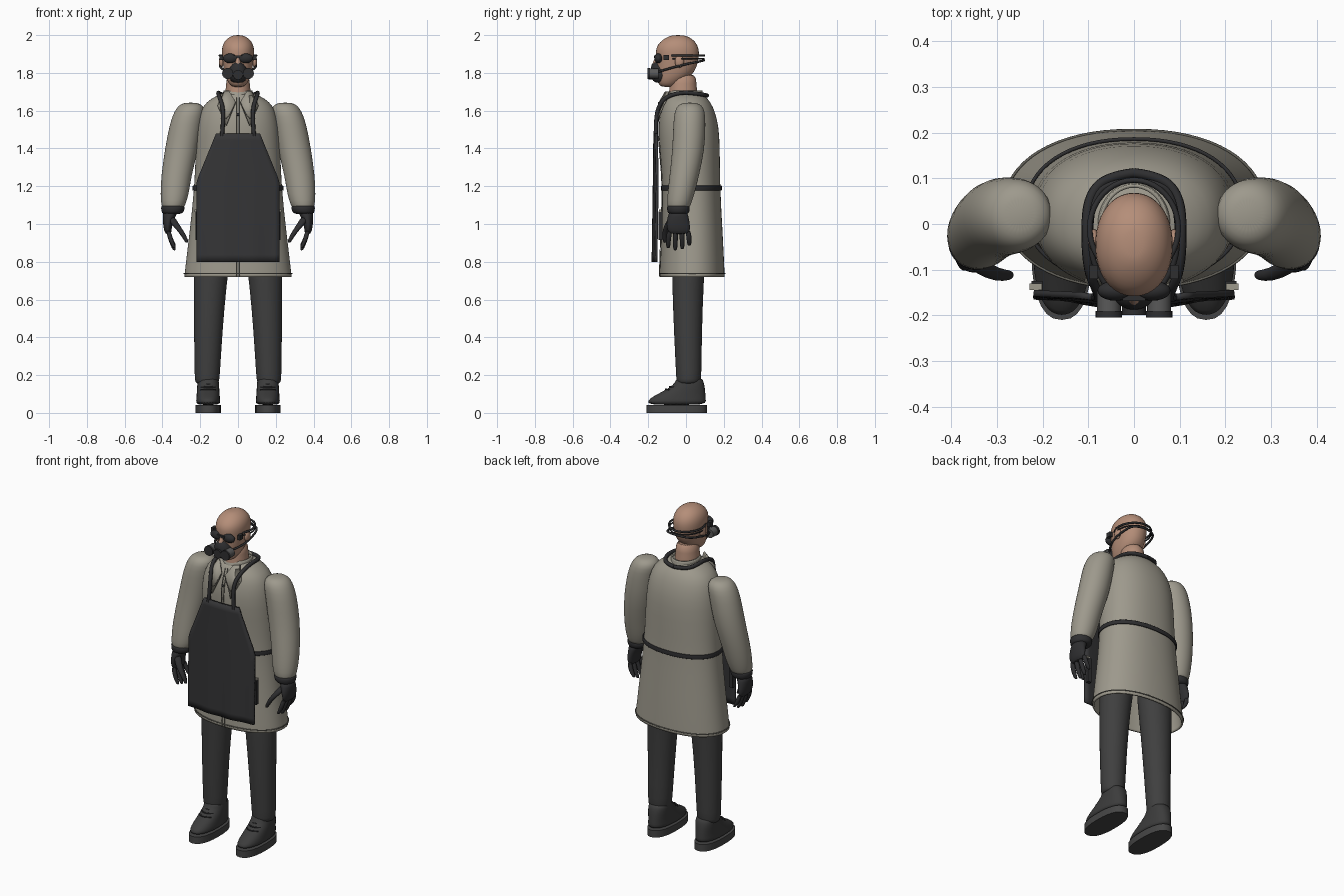
import bpy, bmesh, math
from mathutils import Vector

if "Cube" in bpy.data.objects:
    bpy.data.objects.remove(bpy.data.objects["Cube"])


def material(name, r, g, b):
    m = bpy.data.materials.new(name)
    m.use_nodes = True
    m.diffuse_color = (r, g, b, 1)
    node = m.node_tree.nodes["Principled BSDF"]
    node.inputs["Base Color"].default_value = (r, g, b, 1)
    node.inputs["Roughness"].default_value = 0.8
    return m


COAT = material("coat_cloth", .34, .32, .265)
SEAM = material("coat_seam", .13, .125, .105)
SKIN = material("skin", .46, .27, .19)
APRON = material("apron_rubber", .035, .035, .037)
CLOTH = material("trouser_cloth", .05, .05, .05)
BLACK = material("black_rubber", .028, .028, .03)
SHOE = material("shoe_leather", .045, .045, .045)
SOLE = material("shoe_sole", .06, .06, .06)
METAL = material("filter_grey", .1, .1, .1)


def finish(name, bm, mat, sub=0, thick=0, offset=-1):
    bmesh.ops.recalc_face_normals(bm, faces=bm.faces)
    me = bpy.data.meshes.new(name)
    bm.to_mesh(me)
    bm.free()
    me.materials.append(mat)
    ob = bpy.data.objects.new(name, me)
    bpy.context.collection.objects.link(ob)
    bpy.ops.object.select_all(action='DESELECT')
    ob.select_set(True)
    bpy.context.view_layer.objects.active = ob
    bpy.ops.object.shade_smooth_by_angle(angle=math.radians(50))
    if sub:
        ob.modifiers.new("smooth", 'SUBSURF').levels = sub
        ob.modifiers["smooth"].render_levels = sub
    if thick:
        mod = ob.modifiers.new("thickness", 'SOLIDIFY')
        mod.thickness, mod.offset = thick, offset
    return ob


def oval(x, y, z, rx, ry, power=2.0, n=28):
    pts = []
    for i in range(n):
        a = math.tau * i / n
        c, s = math.cos(a), math.sin(a)
        pts.append(Vector((x + rx * math.copysign(abs(c) ** (2 / power), c),
                           y + ry * math.copysign(abs(s) ** (2 / power), s), z)))
    return pts


def loft(name, rings, mat, power=2.0, n=28, sub=1, bottom=True, top=True, thick=0):
    """Stack of ovals given as (x, y, z, rx, ry), lowest first."""
    bm = bmesh.new()
    loops = [[bm.verts.new(p) for p in oval(*r, power=power, n=n)] for r in rings]
    for a, b in zip(loops, loops[1:]):
        for i in range(n):
            j = (i + 1) % n
            bm.faces.new((a[i], a[j], b[j], b[i]))
    if bottom:
        bm.faces.new(loops[0][::-1])
    if top:
        bm.faces.new(loops[-1])
    return finish(name, bm, mat, sub, thick)


def span(z, rx, front, back, x=0):
    return (x, (front + back) / 2, z, rx, (back - front) / 2)


def tube(name, pts, r, mat, cyclic=False, band=0):
    cu = bpy.data.curves.new(name, 'CURVE')
    cu.dimensions = '3D'
    cu.bevel_depth, cu.bevel_resolution, cu.resolution_u = r, 2, 6
    cu.extrude = band
    cu.use_fill_caps = True
    sp = cu.splines.new('POLY' if cyclic else 'NURBS')
    sp.points.add(len(pts) - 1)
    for p, co in zip(sp.points, pts):
        p.co = (*co, 1)
    sp.use_cyclic_u = cyclic
    if not cyclic:
        sp.use_endpoint_u, sp.order_u = True, 3
    if band:
        cu.dimensions = '2D'
    cu.materials.append(mat)
    ob = bpy.data.objects.new(name, cu)
    bpy.context.collection.objects.link(ob)
    return ob


def ball(name, loc, size, mat):
    bm = bmesh.new()
    bmesh.ops.create_uvsphere(bm, u_segments=20, v_segments=12, radius=1)
    for v in bm.verts:
        v.co = Vector(loc) + v.co * Vector(size)
    return finish(name, bm, mat)


def box(name, loc, size, mat):
    bm = bmesh.new()
    bmesh.ops.create_cube(bm, size=1)
    for v in bm.verts:
        v.co = Vector(loc) + v.co * Vector(size)
    return finish(name, bm, mat)


def drum(name, loc, r, depth, mat):
    """Cylinder pointing forward."""
    bm = bmesh.new()
    bmesh.ops.create_cone(bm, cap_ends=True, segments=24, radius1=r, radius2=r, depth=depth)
    for v in bm.verts:
        v.co = Vector(loc) + Vector((v.co.x, v.co.z, v.co.y))
    return finish(name, bm, mat)


def sheet(name, pts, mat, thick):
    bm = bmesh.new()
    bm.faces.new([bm.verts.new(p) for p in pts])
    return finish(name, bm, mat, 0, thick, 0)


# Coat body, open at the hem
loft("coat", [span(.72, .285, -.14, .205), span(.735, .284, -.14, .205), span(.95, .258, -.13, .195),
              span(1.2, .23, -.122, .18), span(1.4, .225, -.14, .18), span(1.52, .218, -.148, .174),
              span(1.6, .198, -.135, .152), span(1.645, .17, -.12, .13),
              span(1.68, .115, -.1, .1), span(1.7, .06, -.08, .07)],
     COAT, power=2.2, n=36, bottom=False, thick=.01)
tube("hem_seam", oval(0, .0325, .738, .285, .173, 2.2, 64), .003, SEAM, True)
for x in (-.008, .008):
    tube("front_seam", [(x, -.141, .725), (x, -.134, .95), (x, -.124, 1.2), (x, -.143, 1.42),
                        (x, -.151, 1.52), (x, -.137, 1.61), (x, -.11, 1.67)], .0025, SEAM)
ball("coat_button", (0, -.148, 1.58), (.008, .005, .008), BLACK)
loft("collar", [span(1.66, .088, -.1, .1), span(1.69, .08, -.095, .09), span(1.708, .076, -.085, .088)],
     COAT, sub=1, bottom=False, top=False, thick=.008)
tube("waist_belt", oval(0, .029, 0, .237, .157, 2.2, 64), .004, BLACK, True, .009).location.z = 1.19

# Head and neck
loft("neck", [span(1.62, .075, -.1, .07), span(1.7, .068, -.09, .06),
              span(1.74, .062, -.085, .055), span(1.8, .06, -.085, .055)], SKIN)
loft("head", [span(1.725, .025, -.125, -.06), span(1.735, .042, -.142, -.045), span(1.76, .058, -.152, -.01),
              span(1.79, .07, -.156, .035), span(1.83, .078, -.158, .057), span(1.88, .084, -.156, .069),
              span(1.92, .087, -.162, .07), span(1.95, .081, -.15, .06), span(1.975, .066, -.125, .04),
              span(1.992, .042, -.095, .012), span(2.0, .02, -.07, -.015)], SKIN, power=2.1)
loft("nose", [span(1.82, .018, -.182, -.14), span(1.835, .018, -.185, -.14),
              span(1.89, .009, -.162, -.14)], SKIN, n=12)

# Breathing mask and goggles
loft("mask", [span(1.745, .028, -.168, -.1), span(1.77, .048, -.182, -.08), span(1.8, .058, -.19, -.08),
              span(1.83, .045, -.188, -.1), span(1.86, .016, -.176, -.13)], BLACK, n=20)
drum("mask_valve", (0, -.188, 1.79), .026, .022, BLACK)
tube("goggle_strap", oval(0, -.01, 1.892, .097, .106, 2, 40), .006, BLACK, True)
tube("goggle_strap_lower", oval(0, -.01, 1.875, .096, .104, 2, 40), .004, BLACK, True)
box("goggle_bridge", (0, -.162, 1.885), (.05, .014, .012), BLACK)

# Apron as a gently bowed panel
bm = bmesh.new()
COLS, ROWS = 16, 18
grid = []
for r in range(ROWS + 1):
    z = .8 + .68 * r / ROWS
    w = min(.22, .115 + (1.48 - z) * .41)
    row = []
    for c in range(COLS + 1):
        u = 2 * c / COLS - 1
        ripple = .005 * math.cos(u * 9) * (1.48 - z)
        row.append(bm.verts.new((u * w, -.166 - .012 * (1.48 - z) + .085 * w * u * u + ripple, z)))
    grid.append(row)
for a, b in zip(grid, grid[1:]):
    for c in range(COLS):
        bm.faces.new((a[c], a[c + 1], b[c + 1], b[c]))
finish("apron", bm, APRON, 0, .014, 0)

# Everything that comes in pairs
for s, side in ((1, "left_"), (-1, "right_")):
    def m(*pts):
        return [(s * p[0], *p[1:]) for p in pts]

    # Sleeve and glove
    loft(side + "sleeve", m((.345, -.04, 1.075, .054, .055), (.343, -.038, 1.1, .063, .062),
                            (.336, -.028, 1.15, .075, .071), (.328, -.01, 1.25, .08, .078),
                            (.298, .015, 1.4, .089, .086), (.274, .018, 1.54, .086, .086),
                            (.255, .02, 1.6, .08, .08), (.25, .02, 1.628, .064, .064),
                            (.25, .02, 1.643, .034, .036)), COAT)
    loft(side + "glove_cuff", m((.352, -.04, 1.05, .046, .05), (.345, -.04, 1.065, .061, .06),
                                (.345, -.04, 1.09, .063, .061), (.345, -.04, 1.1, .06, .058)), BLACK)
    loft(side + "palm", m((.368, -.037, .945, .014, .05), (.372, -.038, .965, .02, .06),
                          (.372, -.042, 1.0, .025, .064), (.365, -.042, 1.04, .034, .055),
                          (.355, -.04, 1.07, .042, .048)), BLACK, n=20)
    for i, tip in enumerate((.872, .86, .866, .885)):
        y = -.085 + .032 * i
        y2 = -.094 + .037 * i
        loft(side + "finger", m((.336, y2, tip, .006, .006), (.339, y2, tip + .008, .011, .012),
                                (.358, y2, .92, .013, .014), (.37, y, .97, .015, .016)), BLACK, n=10)
    loft(side + "thumb", m((.27, -.112, .9, .007, .007), (.274, -.112, .912, .012, .012),
                           (.3, -.112, .96, .016, .015), (.335, -.095, 1.0, .022, .018),
                           (.355, -.07, 1.04, .022, .02)), BLACK, n=12)

    # Trouser leg
    loft(side + "leg", m((.163, .012, .15, .052, .055), (.164, .013, .165, .064, .064),
                         (.163, .015, .19, .067, .067), (.158, .01, .42, .075, .074),
                         (.147, .01, .7, .088, .084), (.135, .015, .85, .1, .09),
                         (.125, .02, .98, .1, .09)), CLOTH)

    # Shoe with laces
    x = .158
    loft(side + "shoe_sole", [span(z, .067, -.21, .11, s * x) for z in (0, .042)], SOLE, 2.4, sub=0)
    loft(side + "shoe", [span(.04, .064, -.206, .106, s * x), span(.065, .064, -.203, .106, s * x),
                         span(.085, .062, -.18, .105, s * x), span(.115, .06, -.12, .102, s * x),
                         span(.15, .058, -.062, .098, s * x), span(.175, .056, -.055, .09, s * x),
                         span(.185, .05, -.045, .08, s * x)], SHOE, 2.3)
    for i in range(3):
        y, z = -.112 + .022 * i, .122 + .013 * i
        tube(side + "lace", m((x - .04, y + .025, z), (x, y - .018, z + .006), (x + .04, y + .025, z)),
             .004, BLACK)

    # Apron strap, lapel and hip pocket
    tube(side + "apron_strap", m((.085, -.16, 1.465), (.078, -.16, 1.54), (.08, -.148, 1.62),
                                 (.1, -.105, 1.675), (.106, -.02, 1.698), (.1, .06, 1.69),
                                 (.06, .105, 1.682), (0, .112, 1.68)), .011, BLACK)
    sheet(side + "lapel", m((.012, -.14, 1.645), (.045, -.108, 1.7), (.075, -.08, 1.7),
                            (.108, -.122, 1.625), (.062, -.16, 1.52)), COAT, .008)
    tube(side + "lapel_edge", m((.075, -.088, 1.7), (.108, -.128, 1.625), (.062, -.165, 1.52),
                                (.012, -.145, 1.645)), .002, SEAM)
    box(side + "pocket_flap", (s * .215, -.137, 1.07), (.028, .014, .014), COAT)
    box(side + "pocket", (s * .212, -.135, .99), (.024, .02, .15), BLACK)

    # Ear, goggle lens, mask filter and mask strap
    ball(side + "ear", (s * .088, -.035, 1.86), (.013, .024, .033), SKIN)
    ball(side + "goggle_lens", (s * .04, -.146, 1.877), (.04, .022, .026), BLACK)
    box(side + "goggle_hinge", (s * .088, -.105, 1.882), (.018, .03, .028), BLACK)
    drum(side + "mask_filter", (s * .055, -.168, 1.797), .026, .045, METAL)
    drum(side + "filter_cap", (s * .055, -.198, 1.797), .029, .014, BLACK)
    tube(side + "mask_strap", m((.05, -.15, 1.805), (.088, -.1, 1.82), (.098, -.02, 1.842),
                                (.085, .07, 1.86), (.04, .094, 1.866), (0, .096, 1.867)), .006, BLACK)
